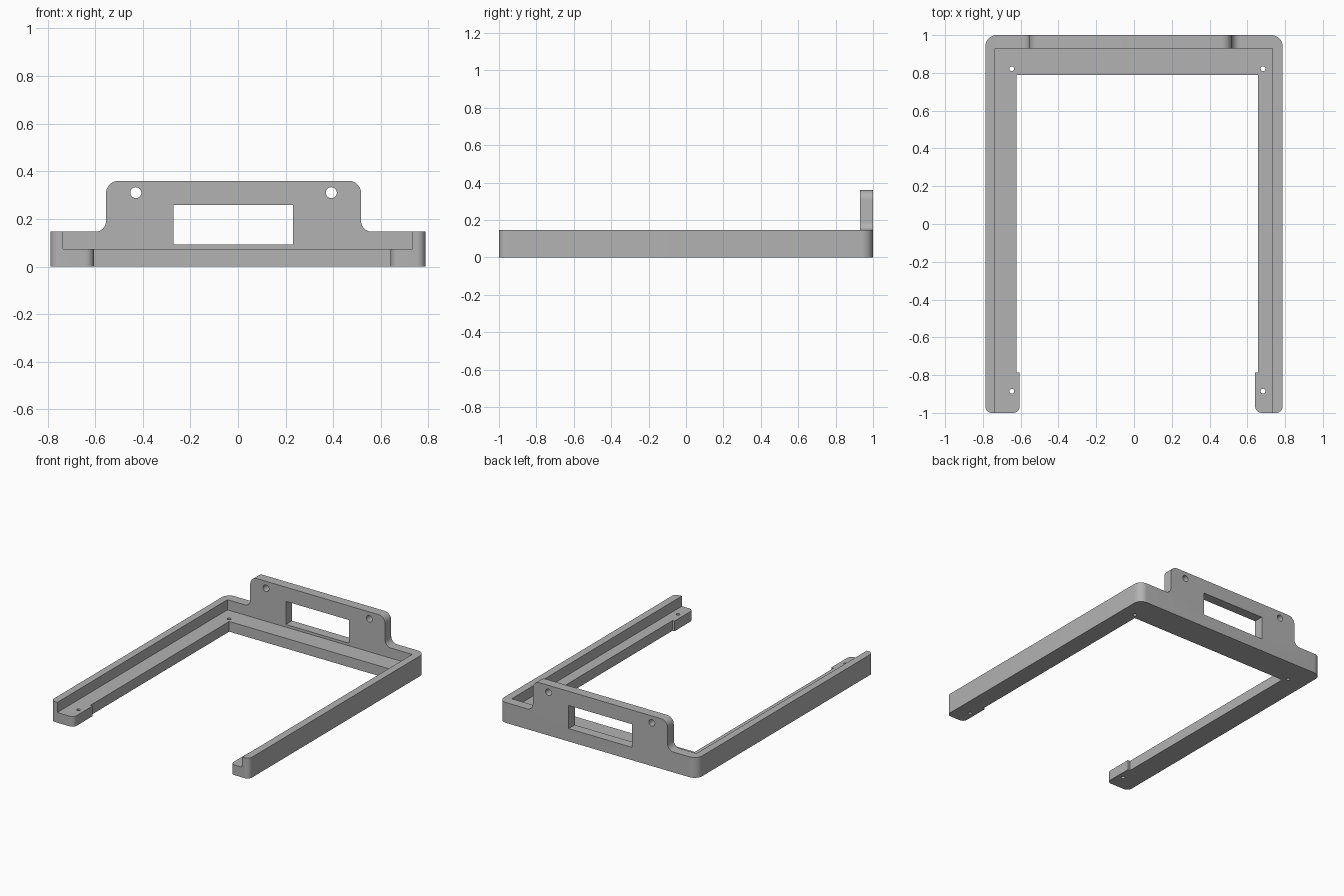
import bpy, bmesh, math
from mathutils import Vector

default = bpy.data.objects.get("Cube")
if default:
    bpy.data.objects.remove(default, do_unlink=True)

grey = bpy.data.materials.new("plain_grey")
grey.use_nodes = True
GREY = (0.45, 0.45, 0.45, 1)
grey.diffuse_color = GREY
grey.node_tree.nodes["Principled BSDF"].inputs["Base Color"].default_value = GREY


def rounded(corners, steps=10):
    """Turn (u, v, radius) corners into an outline with arc fillets."""
    out = []
    n = len(corners)
    for i, (u, v, r) in enumerate(corners):
        p = Vector((u, v))
        if r == 0:
            out.append(p)
            continue
        a = (Vector(corners[i - 1][:2]) - p).normalized()
        b = (Vector(corners[(i + 1) % n][:2]) - p).normalized()
        # Right-angled corners: the arc centre lies along both edges
        for k in range(steps + 1):
            t = k / steps * math.pi / 2
            out.append(p + a * r * (1 - math.sin(t)) + b * r * (1 - math.cos(t)))
    return out


def prism(name, outline, low, high, axis="Z"):
    """Extrude an outline along z, or an x-z outline along y."""
    def place(p, d):
        return (p.x, p.y, d) if axis == "Z" else (p.x, d, p.y)
    bm = bmesh.new()
    face = bm.faces.new([bm.verts.new(place(p, low)) for p in outline])
    top = bmesh.ops.extrude_face_region(bm, geom=[face])["geom"]
    shift = Vector(place(Vector((0, 0)), high - low))
    bmesh.ops.translate(bm, vec=shift, verts=[g for g in top if isinstance(g, bmesh.types.BMVert)])
    bmesh.ops.recalc_face_normals(bm, faces=bm.faces)
    mesh = bpy.data.meshes.new(name)
    bm.to_mesh(mesh)
    bm.free()
    mesh.materials.append(grey)
    obj = bpy.data.objects.new(name, mesh)
    bpy.context.collection.objects.link(obj)
    return obj


def rectangle(x0, x1, v0, v1):
    return rounded([(x0, v0, 0), (x1, v0, 0), (x1, v1, 0), (x0, v1, 0)])


def circle(x, v, r, sides=32):
    angles = [2 * math.pi * k / sides for k in range(sides)]
    return [Vector((x + r * math.cos(a), v + r * math.sin(a))) for a in angles]


SIDE, LEDGE, WALL, TOP = 0.787, 0.073, 0.146, 0.36
PAD_END, BACK = -0.785, 0.79

# U-shaped frame with wider pads at the front ends of both arms
frame = prism("mounting_frame", rounded([
    (-SIDE, -1, 0.035), (-0.605, -1, 0.035), (-0.605, PAD_END, 0), (-0.623, PAD_END, 0),
    (-0.623, BACK, 0), (0.656, BACK, 0), (0.656, PAD_END, 0), (0.641, PAD_END, 0),
    (0.641, -1, 0.035), (SIDE, -1, 0.035), (SIDE, 1, 0.06), (-SIDE, 1, 0.06)]), 0, TOP)

# Front silhouette: low walls with the raised back plate
silhouette = prism("silhouette_helper", rounded([
    (-1, -0.1, 0), (1, -0.1, 0), (1, WALL, 0), (0.517, WALL, 0.045), (0.517, TOP - 0.0002, 0.052),
    (-0.554, TOP - 0.0002, 0.052), (-0.554, WALL, 0.045), (-1, WALL, 0)]), -1.2, 1.2, "Y")

# Recess above the ledge, plate window, and screw holes
cutters = [
    prism("recess_cutter", rectangle(-0.735, 0.733, -1.2, 0.93), LEDGE, 0.5),
    prism("window_cutter", rectangle(-0.271, 0.232, 0.092, 0.258), 0.85, 1.2, "Y"),
]
for x in (-0.429, 0.392):
    cutters.append(prism("plate_hole_cutter", circle(x, 0.31, 0.023), 0.85, 1.2, "Y"))
for x in (-0.647, 0.683):
    for y in (-0.885, 0.822):
        cutters.append(prism("ledge_hole_cutter", circle(x, y, 0.013, 20), -0.1, 0.2))

for operation, helpers in (("INTERSECT", [silhouette]), ("DIFFERENCE", cutters)):
    for helper in helpers:
        mod = frame.modifiers.new(helper.name, "BOOLEAN")
        mod.operation = operation
        mod.solver = "EXACT"
        mod.object = helper

# Bake the cuts, then drop the helpers
bpy.context.view_layer.update()
baked = bpy.data.meshes.new_from_object(frame.evaluated_get(bpy.context.evaluated_depsgraph_get()))
frame.modifiers.clear()
frame.data = baked
for helper in [silhouette] + cutters:
    bpy.data.objects.remove(helper, do_unlink=True)

# Smooth the fillets, keep the edges sharp
bpy.ops.object.select_all(action="DESELECT")
frame.select_set(True)
bpy.context.view_layer.objects.active = frame
bpy.ops.object.shade_smooth_by_angle(angle=math.radians(30))
